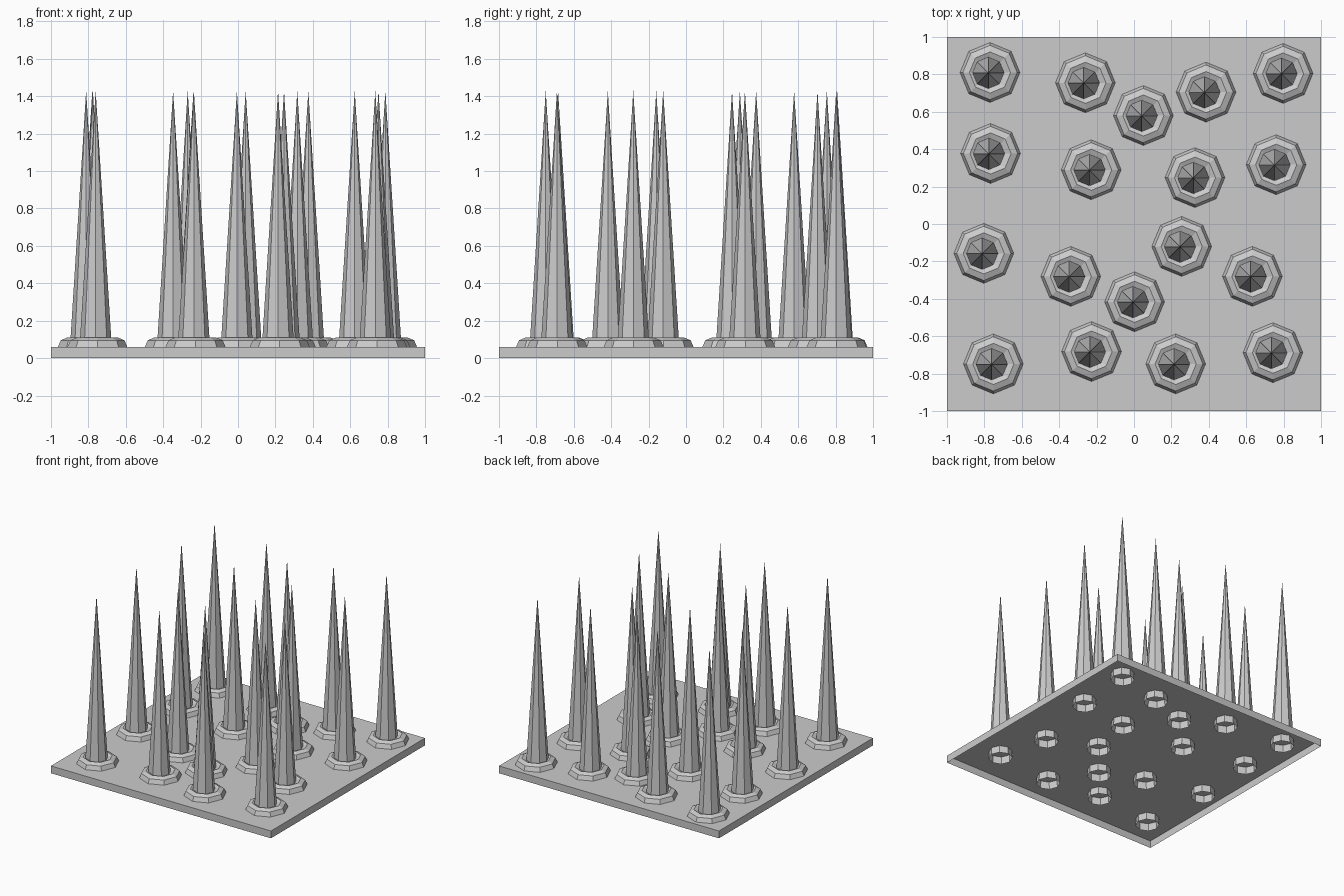
import bpy, bmesh
from math import sin, cos, pi

if "Cube" in bpy.data.objects:
    bpy.data.objects.remove(bpy.data.objects["Cube"])

SIDES = 8
SPOTS = [(-.77, .81), (-.26, .755), (.05, .58), (.385, .705), (.797, .805),
         (-.767, .377), (-.229, .29), (.326, .248), (.76, .317),
         (-.803, -.157), (-.338, -.28), (.003, -.416), (.255, -.12), (.633, -.28),
         (-.752, -.748), (-.227, -.682), (.223, -.748), (.743, -.688)]


def make_object(name, bm):
    bmesh.ops.recalc_face_normals(bm, faces=bm.faces)
    mesh = bpy.data.meshes.new(name)
    bm.to_mesh(mesh)
    bm.free()
    ob = bpy.data.objects.new(name, mesh)
    bpy.context.collection.objects.link(ob)
    return ob


def lathe(name, profile):
    """Open low-poly surface of revolution; a zero radius makes a tip."""
    bm = bmesh.new()
    rings = []
    for r, z in profile:
        n = SIDES if r else 1
        rings.append([bm.verts.new((r * cos(2 * pi * i / SIDES), r * sin(2 * pi * i / SIDES), z))
                      for i in range(n)])
    for a, b in zip(rings, rings[1:]):
        for i in range(SIDES):
            j = (i + 1) % SIDES
            bm.faces.new((a[i], a[j], b[0]) if len(b) == 1 else (a[i], a[j], b[j], b[i]))
    return make_object(name, bm)


# Base plate: shallow tray, open underneath
bm = bmesh.new()
bmesh.ops.create_cube(bm, size=1)
for v in bm.verts:
    v.co = (v.co.x * 2, v.co.y * 2, (v.co.z + .5) * .06)
bm.normal_update()
bmesh.ops.delete(bm, geom=[f for f in bm.faces if f.normal.z < -.5], context='FACES')
make_object("base_plate", bm)

# One spike and one collar, then linked copies at every spot
spike = lathe("spike", [(.09, 0), (0, 1.43)])
collar = lathe("collar", [(.16, .06), (.145, .095), (.11, .11), (.075, .095)])
for k, (x, y) in enumerate(SPOTS):
    for part, dx, dy in ((spike, -.009, -.002), (collar, 0, 0)):
        ob = part
        if k:
            ob = part.copy()
            bpy.context.collection.objects.link(ob)
        ob.location = (x + dx, y + dy, 0)
